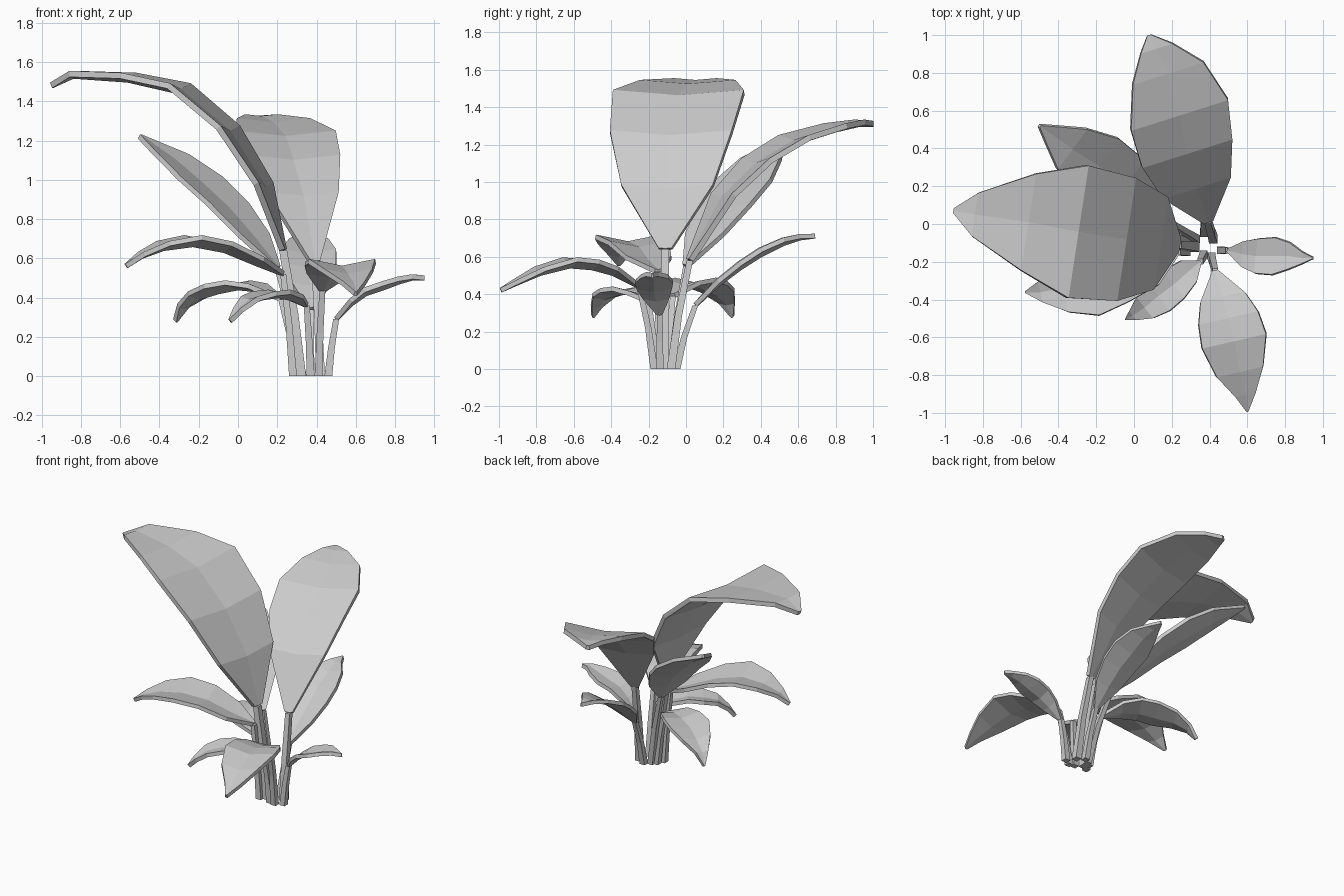
import bpy
import bmesh
from mathutils import Vector

default_cube = bpy.data.objects.get("Cube")
if default_cube:
    bpy.data.objects.remove(default_cube, do_unlink=True)

# One plain grey for the whole plant
grey = bpy.data.materials.new("plain_grey")
grey.use_nodes = True
grey.diffuse_color = (0.6, 0.6, 0.6, 1)
grey.node_tree.nodes["Principled BSDF"].inputs["Base Color"].default_value = grey.diffuse_color

# Relative half width of a blade from its stem end to its tip
BLADE_PROFILE = (.1, .7, .93, 1, .73, .33, .04)


def add_object(name, bm):
    """Turn a bmesh into a flat shaded object."""
    mesh = bpy.data.meshes.new(name)
    bmesh.ops.recalc_face_normals(bm, faces=bm.faces)
    bm.to_mesh(mesh)
    bm.free()
    mesh.materials.append(grey)
    obj = bpy.data.objects.new(name, mesh)
    bpy.context.collection.objects.link(obj)
    return obj


def add_blade(name, midrib, half_width, fold, thickness):
    """Leaf blade: two strips of faces folded along the midrib."""
    bm = bmesh.new()
    direction = midrib[-1] - midrib[0]
    side = Vector((direction.y, -direction.x, 0)).normalized()
    rows = []
    for point, share in zip(midrib, BLADE_PROFILE):
        reach = half_width * share
        lift = Vector((0, 0, reach * fold))
        row = (point - side * reach + lift, point, point + side * reach + lift)
        rows.append([bm.verts.new(corner) for corner in row])
    for lower, upper in zip(rows, rows[1:]):
        for i in range(len(lower) - 1):
            bm.faces.new((lower[i], lower[i + 1], upper[i + 1], upper[i]))
    blade = add_object(name, bm)
    solid = blade.modifiers.new("thickness", "SOLIDIFY")
    solid.thickness = thickness
    solid.offset = 0
    solid.use_even_offset = True


def add_stem(name, foot, top, radius):
    """Square, gently bowed stalk, cut level at the ground."""
    bm = bmesh.new()
    middle = foot.lerp(top, .5)
    middle.x += (foot.x - top.x) * .1
    middle.y += (foot.y - top.y) * .1
    corners = [Vector((a, b, 0)) for a, b in ((-1, -1), (1, -1), (1, 1), (-1, 1))]
    rings = []
    for centre, size in ((foot, radius), (middle, radius * .85), (top, radius * .75)):
        rings.append([bm.verts.new(centre + corner * size) for corner in corners])
    for lower, upper in zip(rings, rings[1:]):
        for i in range(len(corners)):
            j = (i + 1) % len(corners)
            bm.faces.new((lower[i], lower[j], upper[j], upper[i]))
    bm.faces.new(rings[0])
    bm.faces.new(rings[-1])
    add_object(name, bm)


def add_leaf(name, foot, half_width, midrib, fold=.2, thickness=.025, radius=.02):
    """A complete leaf: stalk from the ground plus its blade."""
    points = [Vector(p) for p in midrib]
    add_stem(name + "_stem", Vector((*foot, 0)), points[0], radius)
    add_blade(name + "_blade", points, half_width, fold, thickness)


# Tall leaves
add_leaf("large_right_leaf", (.32, -.12), .355,
         [(.23, -.11, .64), (.13, -.1, .96), (-.05, -.08, 1.24), (-.3, -.04, 1.45),
          (-.56, .01, 1.51), (-.84, .05, 1.53), (-.95, .07, 1.48)],
         fold=.08, thickness=.03, radius=.027)
add_leaf("large_back_leaf", (.42, -.08), .27,
         [(.39, .02, .58), (.33, .2, .91), (.28, .38, 1.09), (.24, .58, 1.21),
          (.18, .8, 1.28), (.12, .93, 1.31), (.08, 1, 1.31)],
         fold=.1, thickness=.03, radius=.023)
add_leaf("tall_back_right_leaf", (.33, -.08), .18,
         [(.2, 0, .55), (.08, .1, .7), (-.05, .21, .85), (-.19, .31, .98),
          (-.33, .4, 1.1), (-.43, .47, 1.17), (-.5, .52, 1.22)],
         fold=.15)

# Middle leaves
add_leaf("front_leaf", (.41, -.17), .175,
         [(.43, -.25, .44), (.47, -.39, .51), (.5, -.5, .54), (.53, -.62, .55),
          (.56, -.78, .51), (.59, -.9, .46), (.6, -.99, .42)])
add_leaf("front_right_leaf", (.28, -.15), .18,
         [(.23, -.15, .52), (.1, -.2, .57), (-.07, -.25, .64), (-.23, -.31, .67),
          (-.38, -.34, .65), (-.49, -.36, .61), (-.57, -.36, .56)])
add_leaf("back_leaf", (.37, -.05), .14,
         [(.37, .05, .34), (.37, .17, .45), (.37, .29, .54), (.36, .4, .61),
          (.36, .52, .67), (.35, .61, .7), (.35, .69, .71)])

# Small low leaves
add_leaf("left_leaf", (.46, -.14), .1,
         [(.5, -.14, .29), (.58, -.16, .37), (.65, -.17, .42), (.74, -.17, .45),
          (.82, -.17, .48), (.89, -.18, .5), (.95, -.18, .5)])
add_leaf("small_front_right_leaf", (.37, -.16), .1,
         [(.35, -.2, .36), (.29, -.25, .39), (.21, -.32, .41), (.13, -.38, .4),
          (.06, -.44, .38), (0, -.48, .33), (-.04, -.5, .28)])
add_leaf("small_back_right_leaf", (.3, -.1), .14,
         [(.22, -.07, .39), (.1, -.01, .44), (0, .05, .45), (-.1, .1, .43),
          (-.2, .17, .4), (-.28, .22, .35), (-.32, .25, .28)])
